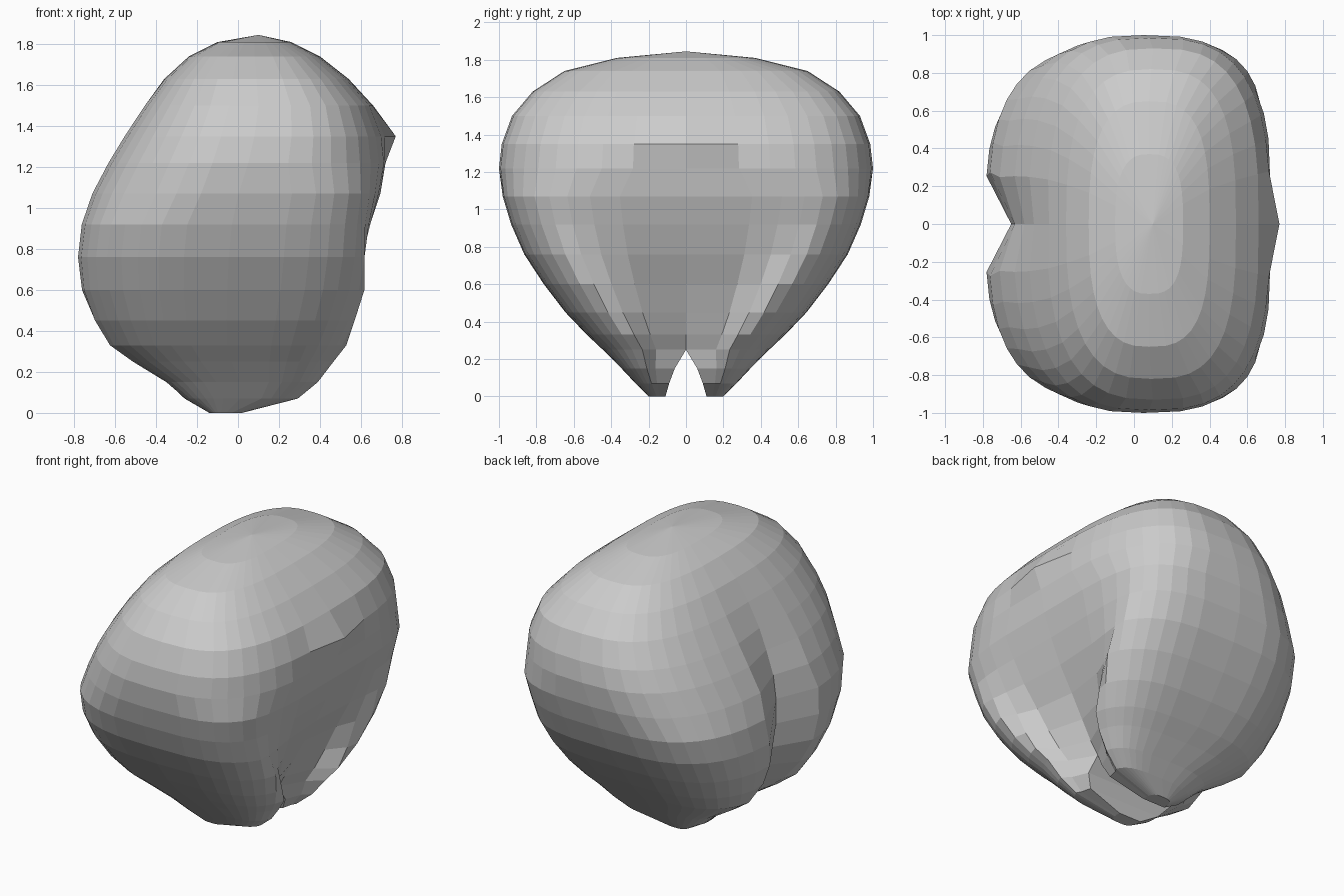
import bpy, bmesh, math

# Height levels: z, back x, front x, half width, gap at y=0, back groove depth,
# front inset depth, inset width as a share of the half width
LEVELS = [
    (0.00, -0.14, 0.02, 0.20, 0.11, 0.00, 0.00, 0.5),
    (0.07, -0.28, 0.30, 0.27, 0.09, 0.02, 0.04, 0.5),
    (0.15, -0.38, 0.40, 0.345, 0.06, 0.05, 0.10, 0.5),
    (0.25, -0.54, 0.48, 0.445, 0.00, 0.13, 0.20, 0.48),
    (0.33, -0.65, 0.545, 0.53, 0.00, 0.20, 0.21, 0.52),
    (0.45, -0.72, 0.61, 0.645, 0.00, 0.20, 0.21, 0.57),
    (0.60, -0.775, 0.67, 0.76, 0.00, 0.15, 0.19, 0.66),
    (0.76, -0.79, 0.70, 0.865, 0.00, 0.14, 0.13, 0.74),
    (0.92, -0.77, 0.71, 0.935, 0.00, 0.12, 0.07, 0.78),
    (1.07, -0.72, 0.725, 0.98, 0.00, 0.09, 0.03, 0.78),
    (1.22, -0.64, 0.74, 1.00, 0.00, 0.06, 0.02, 0.5),
    (1.35, -0.56, 0.72, 0.985, 0.00, 0.03, -0.05, 0.22),
    (1.50, -0.46, 0.66, 0.93, 0.00, 0.01, 0.00, 0.5),
    (1.63, -0.36, 0.54, 0.82, 0.00, 0.00, 0.00, 0.5),
    (1.74, -0.24, 0.40, 0.65, 0.00, 0.00, 0.00, 0.5),
    (1.81, -0.10, 0.26, 0.37, 0.00, 0.00, 0.00, 0.5),
]
SEG = 20


def arc_point(level, i):
    """Point on the half outline of one level, from back (i=0) to front (i=SEG)."""
    z, xb, xf, w, gap, groove, inset, rim = level
    t = math.pi * (1 - i / SEG)
    c = math.cos(t)
    s = 0.0 if i in (0, SEG) else math.sin(t)
    front = c > 0
    if front:
        e = 0.55 if z < 1.2 else 0.68
    else:
        e = 0.66 if z < 1.0 else 0.74
    xm, a = (xb + xf) / 2, (xf - xb) / 2
    x = xm + a * math.copysign(abs(c) ** e, c)
    y = gap + (w - gap) * s ** e
    r = (y - gap) / (w - gap)
    if front:
        if r < rim:
            x -= inset * (1 - (r / rim) ** 2.5)
    else:
        x += groove * math.exp(-((y - gap) / 0.13) ** 2)
    return x, y, z


bm = bmesh.new()
rows = [[bm.verts.new(arc_point(lv, i)) for i in range(SEG + 1)] for lv in LEVELS]

# Outer skin of one lobe
for lo, hi in zip(rows, rows[1:]):
    for i in range(SEG):
        bm.faces.new((lo[i + 1], lo[i], hi[i], hi[i + 1]))

# Inner walls of the gap under the lobes, and the foot
for lo, hi in zip(rows[:3], rows[1:4]):
    bm.faces.new((lo[0], lo[-1], hi[-1], hi[0]))
bm.faces.new(rows[0])

# Crown
tip = bm.verts.new((0.10, 0, 1.845))
for i in range(SEG):
    bm.faces.new((rows[-1][i + 1], rows[-1][i], tip))

# Mirror into the second lobe and weld along the middle
geom = bm.verts[:] + bm.edges[:] + bm.faces[:]
bmesh.ops.mirror(bm, geom=geom, axis='Y', merge_dist=0.0)
bmesh.ops.remove_doubles(bm, verts=bm.verts[:], dist=0.0005)
bmesh.ops.recalc_face_normals(bm, faces=bm.faces[:])

mesh = bpy.data.meshes.new("lobed_shell")
bm.to_mesh(mesh)
bm.free()
obj = bpy.data.objects.new("lobed_shell", mesh)
bpy.context.collection.objects.link(obj)
